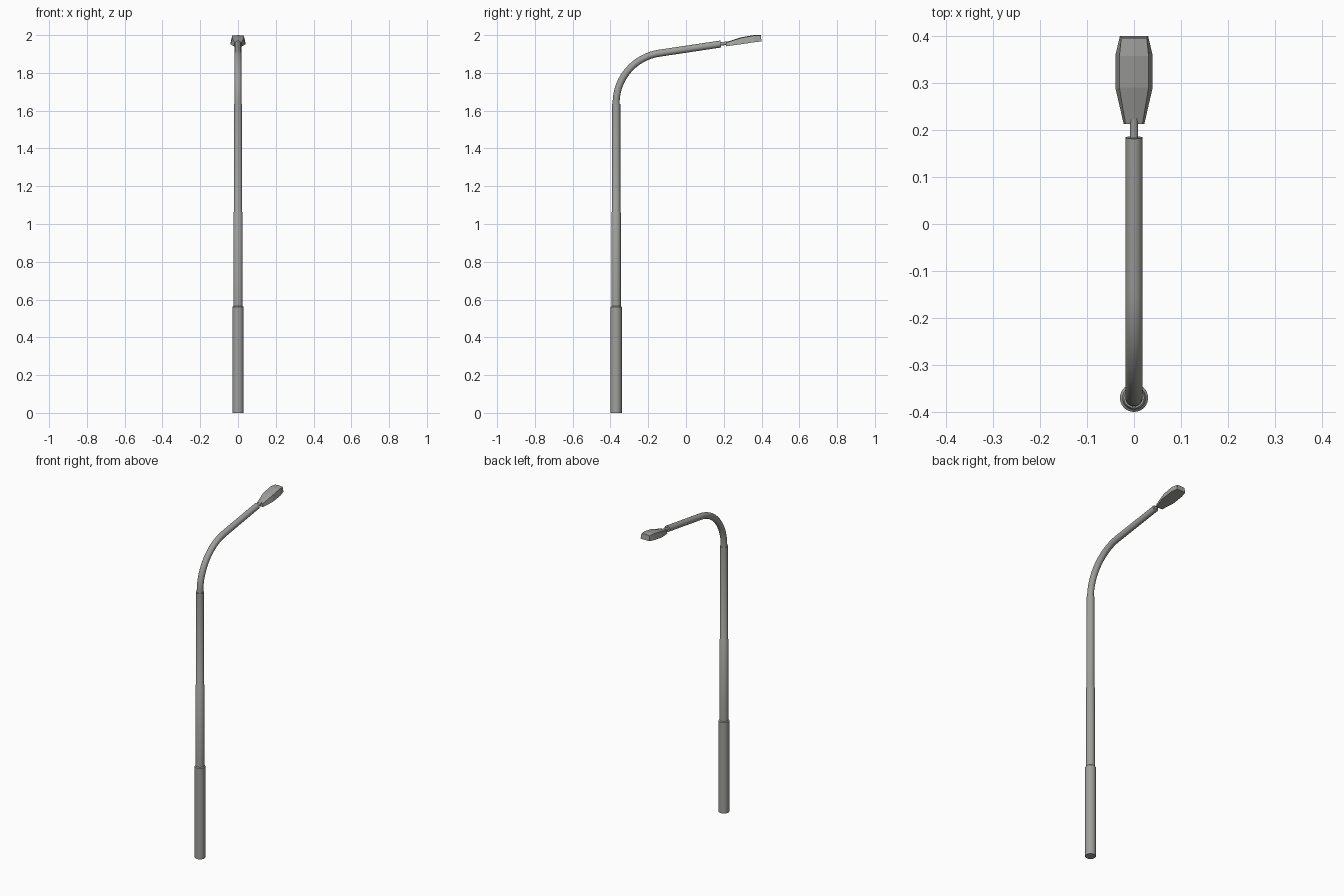
import bpy, bmesh, math
from mathutils import Vector

if "Cube" in bpy.data.objects:
    bpy.data.objects.remove(bpy.data.objects["Cube"])

grey = bpy.data.materials.new("galvanised grey")
grey.diffuse_color = (0.35, 0.35, 0.34, 1)
grey.use_nodes = True
grey.node_tree.nodes["Principled BSDF"].inputs["Base Color"].default_value = grey.diffuse_color

POLE_Y = -0.37
SIDES = 24


def loft(name, rings, smooth=True):
    """Skin a list of equal-length point rings and cap both ends."""
    bm = bmesh.new()
    loops = [[bm.verts.new(p) for p in ring] for ring in rings]
    n = len(loops[0])
    for a, b in zip(loops, loops[1:]):
        for i in range(n):
            j = (i + 1) % n
            bm.faces.new((a[i], a[j], b[j], b[i]))
    bm.faces.new(loops[0])
    bm.faces.new(loops[-1])
    bmesh.ops.recalc_face_normals(bm, faces=bm.faces[:])
    me = bpy.data.meshes.new(name)
    bm.to_mesh(me)
    bm.free()
    me.materials.append(grey)
    ob = bpy.data.objects.new(name, me)
    bpy.context.collection.objects.link(ob)
    if smooth:
        bpy.ops.object.select_all(action='DESELECT')
        ob.select_set(True)
        bpy.context.view_layer.objects.active = ob
        bpy.ops.object.shade_smooth_by_angle(angle=math.radians(35))
    return ob


def ring(y, z, r, tilt):
    """Circle in the plane across a path; tilt is the path angle above +y."""
    across = Vector((0, -math.sin(tilt), math.cos(tilt)))
    c = Vector((0, y, z))
    return [c + Vector((r * math.cos(t), 0, 0)) + across * r * math.sin(t)
            for t in (2 * math.pi * i / SIDES for i in range(SIDES))]


# Stepped vertical pole
UP = math.pi / 2
steps = [(0, .03), (.56, .03), (.565, .025), (1.06, .025), (1.065, .022), (1.635, .022)]
loft("pole", [ring(POLE_Y, z, r, UP) for z, r in steps])

# Bent arm: arc, then a straight rising run
SLOPE = math.radians(8.5)
R = 0.267
arm = [ring(POLE_Y, 1.62, .0185, UP)]
for i in range(17):
    a = (UP - SLOPE) * i / 16
    y, z = POLE_Y + R * (1 - math.cos(a)), 1.64 + R * math.sin(a)
    arm.append(ring(y, z, .0185, UP - a))


def on_arm(d):
    return z + (d - y) * math.tan(SLOPE)


arm.append(ring(.184, on_arm(.184), .0185, SLOPE))
loft("arm", arm)

# Thin spigot joining arm and lamp head
loft("spigot", [ring(d, on_arm(d), .009, SLOPE) for d in (.17, .225)])

# Lamp head: y bottom, y top, half width bottom, half width top, z bottom, z top
stations = [(.213, .213, .022, .018, 1.941, 1.960),
            (.287, .290, .039, .031, 1.951, 1.985),
            (.362, .358, .039, .031, 1.962, 1.997),
            (.400, .396, .030, .027, 1.967, 1.997)]
loft("lamp_head", [[(-wb, yb, zb), (wb, yb, zb), (wt, yt, zt), (0, yt, zt + .003), (-wt, yt, zt)]
                   for yb, yt, wb, wt, zb, zt in stations], smooth=False)
